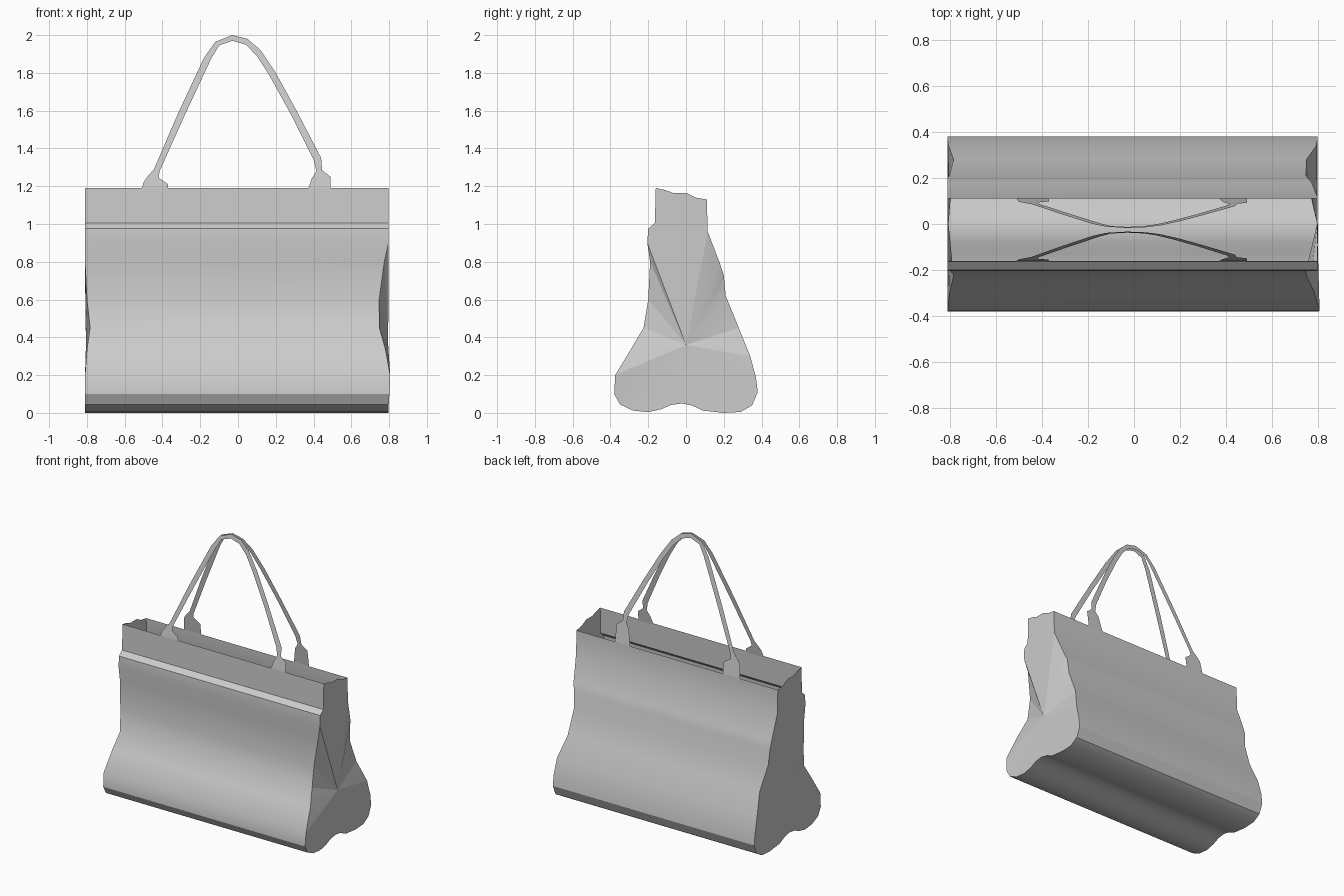
import bpy
import math

default_cube = bpy.data.objects.get("Cube")
if default_cube:
    bpy.data.objects.remove(default_cube, do_unlink=True)

# One soft grey for the whole bag
GREY = (0.6, 0.6, 0.6, 1.0)
grey = bpy.data.materials.new("plain grey")
grey.use_nodes = True
grey.diffuse_color = GREY
grey.node_tree.nodes["Principled BSDF"].inputs["Base Color"].default_value = GREY


def make_object(name, verts, faces, smooth_angle=None):
    mesh = bpy.data.meshes.new(name)
    mesh.from_pydata(verts, [], faces)
    mesh.update()
    mesh.materials.append(grey)
    obj = bpy.data.objects.new(name, mesh)
    bpy.context.collection.objects.link(obj)
    if smooth_angle:
        bpy.ops.object.select_all(action="DESELECT")
        obj.select_set(True)
        bpy.context.view_layer.objects.active = obj
        bpy.ops.object.shade_smooth_by_angle(angle=math.radians(smooth_angle))
    return obj


# Cross-section (y, z): front rim, stepped band, base, then up the back
profile = [
    (-.16, 1.19), (-.165, 1.005), (-.2, .975), (-.205, .9), (-.19, .8), (-.2, .6),
    (-.225, .45), (-.29, .34), (-.375, .2), (-.38, .1), (-.35, .045), (-.28, .012),
    (-.2, .004), (-.13, .02), (-.08, .042), (-.02, .05), (.03, .04), (.09, .012),
    (.2, 0), (.29, .005), (.35, .04), (.38, .11), (.37, .19), (.34, .3),
    (.28, .45), (.21, .62), (.2, .73), (.18, .79), (.115, .96), (.11, 1.13),
]


def bump(z, middle, reach):
    return max(0, 1 - abs(z - middle) / reach)


def left_edge(y, z):
    # right-hand end of the bag in the model's own terms, slightly pinched
    return -.81 + .03 * bump(z, .47, .2)


def right_edge(y, z):
    # opposite end, with a deeper pinch and a flared front corner
    pinch = .05 * min(1, 1.7 * bump(z, .58, .3))
    flare = .01 * bump(z, .18, .15) if y < 0 else 0
    return .797 - pinch + flare


# Outer shell, open at the top
count = len(profile)
low_x = [(left_edge(y, z), y, z) for y, z in profile]
high_x = [(right_edge(y, z), y, z) for y, z in profile]
make_object(
    "bag_body", low_x + high_x,
    [(i, i + 1, count + i + 1, count + i) for i in range(count - 1)],
    smooth_angle=30,
)

# End panels: creased fans with a wavy upper edge
wavy_rim = [(.05, 1.14), (0, 1.165), (-.07, 1.165), (-.11, 1.18)]


def end_panel(name, edge, centre_x, flip):
    outline = [(edge(y, z), y, z) for y, z in profile + wavy_rim]
    total = len(outline)
    faces = [(total, i, (i + 1) % total) for i in range(total)]
    if flip:
        faces = [face[::-1] for face in faces]
    make_object(name, outline + [(centre_x, 0, .36)], faces, smooth_angle=12)


end_panel("right_end_panel", left_edge, -.805, True)
end_panel("left_end_panel", right_edge, .795, False)

# Handle strap outlines (x, z), paired outer and inner, with flared tabs
outer = [
    (-.51, 1.19), (-.5, 1.22), (-.48, 1.25), (-.445, 1.29), (-.32, 1.58), (-.18, 1.88),
    (-.12, 1.965), (-.03, 2), (.05, 1.98), (.12, 1.92), (.2, 1.8), (.31, 1.6),
    (.44, 1.35), (.445, 1.285), (.49, 1.25), (.49, 1.19),
]
inner = [
    (-.37, 1.19), (-.37, 1.21), (-.42, 1.245), (-.415, 1.28), (-.28, 1.58), (-.14, 1.88),
    (-.1, 1.945), (-.03, 1.97), (.04, 1.95), (.1, 1.89), (.17, 1.78), (.28, 1.58),
    (.4, 1.34), (.415, 1.28), (.39, 1.24), (.37, 1.19),
]


def handle(name, rim_y, rim_z, top_y, flip):
    # flat strap leaning from the rim towards the middle
    def place(x, z):
        if z < 1.2:
            z = rim_z
        lean = (z - rim_z) / (2 - rim_z)
        return (x, rim_y + (top_y - rim_y) * lean, z)

    size = len(outer)
    verts = [place(x, z) for x, z in outer + inner]
    faces = [(i, size + i, size + i + 1, i + 1) for i in range(size - 1)]
    if flip:
        faces = [face[::-1] for face in faces]
    make_object(name, verts, faces)


handle("front_handle", -.16, 1.18, -.033, False)
handle("back_handle", .11, 1.13, -.017, True)
